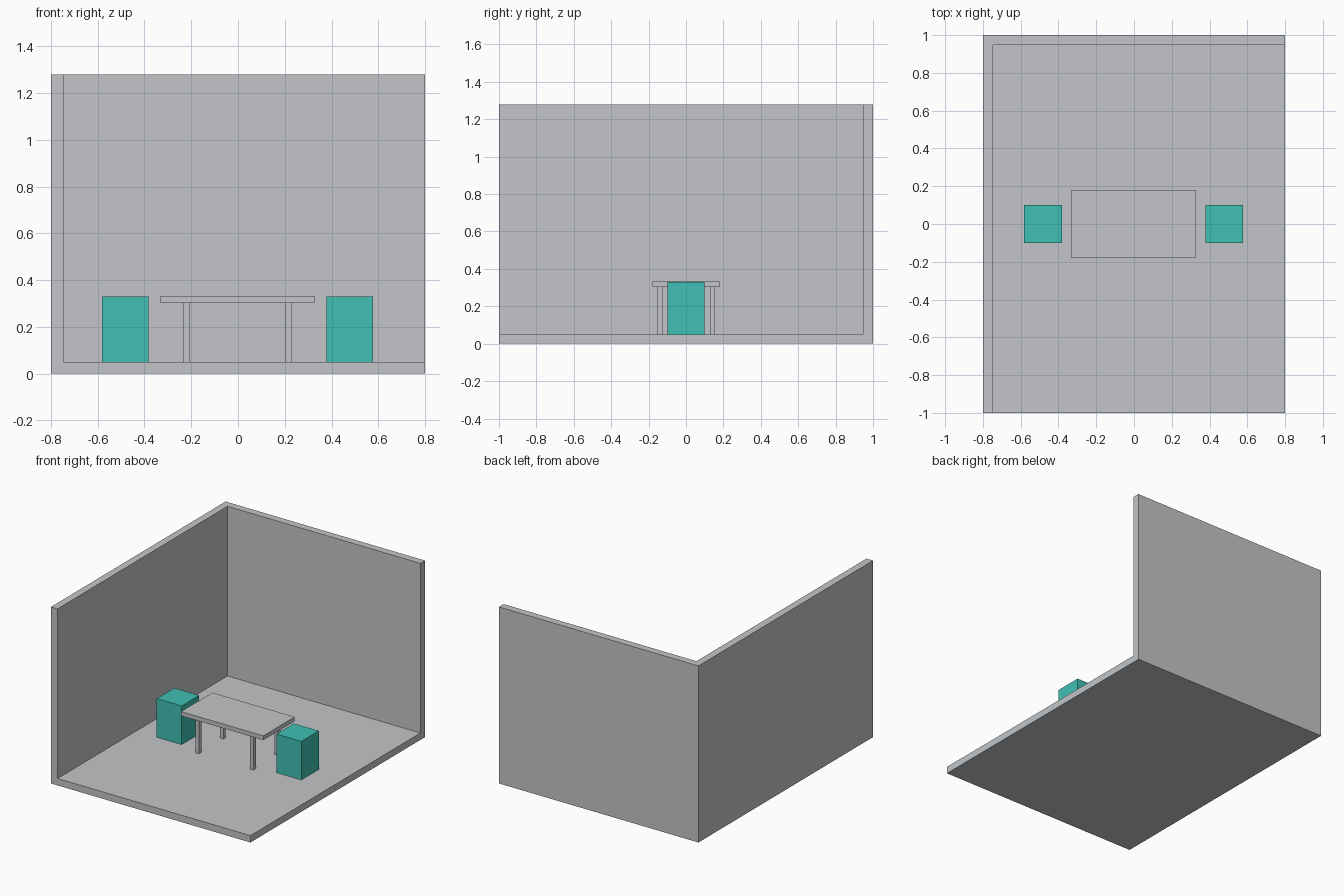
import bpy

if "Cube" in bpy.data.objects:
    bpy.data.objects.remove(bpy.data.objects["Cube"])


def material(name, rgb):
    m = bpy.data.materials.new(name)
    m.diffuse_color = (*rgb, 1.0)
    m.use_nodes = True
    m.node_tree.nodes["Principled BSDF"].inputs["Base Color"].default_value = m.diffuse_color
    return m


grey = material("light_grey", (0.54, 0.56, 0.58))
teal = material("teal", (0.05, 0.53, 0.455))


def box(name, lo, hi, mat):
    """Axis-aligned box between two corners."""
    centre = [(a + b) / 2 for a, b in zip(lo, hi)]
    bpy.ops.mesh.primitive_cube_add(size=1, location=centre)
    ob = bpy.context.object
    ob.name = name
    ob.scale = [b - a for a, b in zip(lo, hi)]
    bpy.ops.object.transform_apply(location=False, rotation=False, scale=True)
    ob.data.materials.append(mat)
    return ob


FLOOR, WALL = 0.05, 0.053

# Room shell: solid block hollowed out, leaving floor, left wall and back wall
room = box("room_shell", (-0.8, -1, 0), (0.8, 1, 1.28), grey)
cutter = box("room_cutter", (-0.8 + WALL, -1.5, FLOOR), (1.3, 1 - WALL, 1.8), grey)
cutter.hide_render = True
cut = room.modifiers.new("hollow", 'BOOLEAN')
cut.operation = 'DIFFERENCE'
cut.solver = 'EXACT'
cut.object = cutter
bpy.context.view_layer.objects.active = room
bpy.ops.object.modifier_apply(modifier=cut.name)
bpy.data.objects.remove(cutter, do_unlink=True)

# Table: thin top on four square legs
TX, TY = -0.002, 0.001
box("table_top", (TX - 0.33, TY - 0.18, 0.302), (TX + 0.33, TY + 0.18, 0.333), grey)
for sx, side in ((-1, "left"), (1, "right")):
    for sy, end in ((-1, "front"), (1, "back")):
        x, y = TX + sx * 0.219, TY + sy * 0.14
        box(f"table_leg_{end}_{side}", (x - 0.014, y - 0.014, FLOOR),
            (x + 0.014, y + 0.014, 0.302), grey)

    # Block stool at each end of the table
    x = TX + sx * 0.48
    box(f"stool_{side}", (x - 0.1, -0.1, FLOOR), (x + 0.1, 0.1, 0.33), teal)
